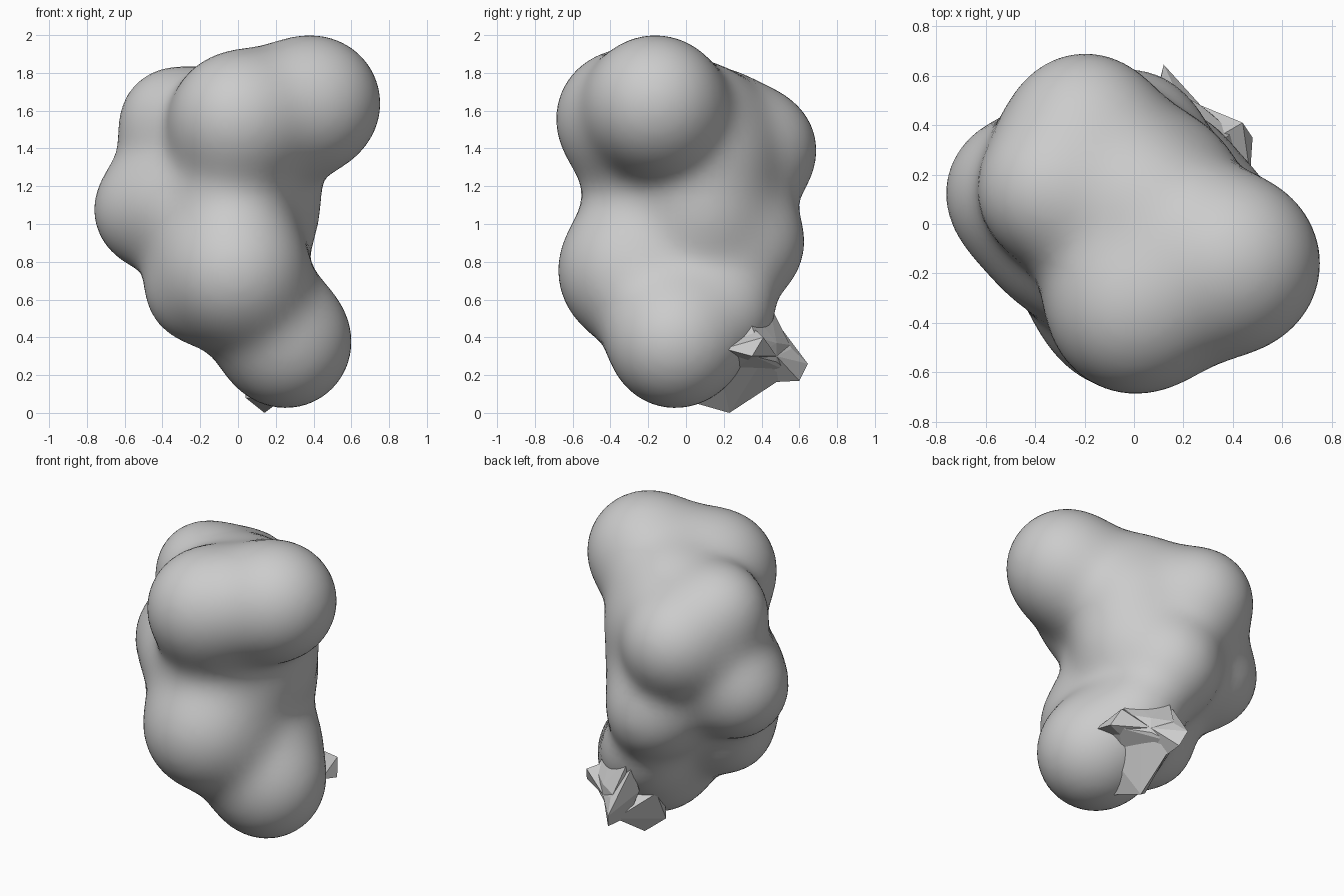
import bpy, bmesh, math
from mathutils import Vector

if "Cube" in bpy.data.objects:
    bpy.data.objects.remove(bpy.data.objects["Cube"])

stone = bpy.data.materials.new("grey_stone")
stone.diffuse_color = (0.6, 0.6, 0.6, 1)
stone.use_nodes = True
stone.node_tree.nodes["Principled BSDF"].inputs["Base Color"].default_value = stone.diffuse_color

# Lobes: x, y, z, radius
LOBES = [
    (0.00, -0.34, 1.56, 0.34),    # upper front
    (0.40, -0.16, 1.64, 0.35),    # upper right
    (-0.01, -0.31, 0.75, 0.36),   # middle front
    (0.255, -0.06, 0.37, 0.34),   # lower right
    (-0.35, 0.13, 1.55, 0.255),   # upper left
    (-0.20, 0.39, 1.395, 0.29),   # upper back
    (-0.475, 0.13, 1.07, 0.275),  # middle left
    (-0.32, -0.10, 1.08, 0.21),   # left flank
    (-0.24, -0.12, 0.63, 0.21),   # lower left
    (-0.02, 0.345, 0.89, 0.265),  # middle back
    (0.15, 0.22, 0.52, 0.21),     # lower back
    (0.13, 0.10, 1.06, 0.26),     # core
    (0.14, 0.15, 1.35, 0.23),     # back shoulder
    (0.04, 0.10, 1.58, 0.22),     # crown
    (-0.04, -0.26, 1.16, 0.19),   # neck
]
BALLS = [(Vector(b[:3]), b[3]) for b in LOBES]
BLEND = 0.095


def field(p):
    """Blended distance and outward direction of all lobes."""
    total, grad = 0.0, Vector()
    for c, r in BALLS:
        v = p - c
        w = math.exp(-(v.length - r) / BLEND)
        total += w
        grad += v.normalized() * w
    return -BLEND * math.log(total), grad / total


def add_object(name, bm):
    me = bpy.data.meshes.new(name)
    bm.to_mesh(me)
    bm.free()
    me.materials.append(stone)
    ob = bpy.data.objects.new(name, me)
    bpy.context.collection.objects.link(ob)
    return ob


# Blob body: overlapping spheres fused, then drawn onto the blended surface
bm = bmesh.new()
for c, r in BALLS:
    ret = bmesh.ops.create_icosphere(bm, subdivisions=4, radius=r + 0.07)
    bmesh.ops.translate(bm, verts=ret["verts"], vec=c)
body = add_object("blob_body", bm)
mod = body.modifiers.new("fuse", 'REMESH')
mod.mode = 'VOXEL'
mod.voxel_size = 0.045
bpy.context.view_layer.objects.active = body
body.select_set(True)
bpy.ops.object.modifier_apply(modifier=mod.name)

bm = bmesh.new()
bm.from_mesh(body.data)
for _ in range(5):
    bmesh.ops.smooth_vert(bm, verts=bm.verts, factor=0.5,
                          use_axis_x=True, use_axis_y=True, use_axis_z=True)
    for v in bm.verts:
        for _ in range(3):
            d, g = field(v.co)
            v.co -= g * max(-0.05, min(0.05, d / max(g.length, 0.3)))
bm.to_mesh(body.data)
bm.free()
if not body.data.materials:
    body.data.materials.append(stone)
body.data.polygons.foreach_set("material_index", [0] * len(body.data.polygons))
bpy.ops.object.shade_smooth()

# Jagged outcrop low on the back right: shelf, two tips and a keel below
SHARDS = {
    "shelf": [(0.15, 0.55, 0.36), (0.15, 0.54, 0.22), (0.40, 0.37, 0.40),
              (0.42, 0.36, 0.30), (0.27, 0.48, 0.37), (0.27, 0.48, 0.27),
              (0.10, 0.44, 0.58), (0.30, 0.30, 0.60), (0.20, 0.10, 0.40),
              (0.25, 0.20, 0.20), (0.44, 0.14, 0.36)],
    "back_tip": [(0.12, 0.645, 0.26), (0.15, 0.60, 0.17), (0.16, 0.56, 0.34),
                 (0.27, 0.48, 0.30), (0.08, 0.45, 0.52), (0.06, 0.40, 0.35),
                 (0.15, 0.30, 0.40), (0.14, 0.40, 0.16)],
    "right_tip": [(0.44, 0.41, 0.40), (0.48, 0.35, 0.30), (0.27, 0.48, 0.30),
                  (0.47, 0.20, 0.34), (0.25, 0.30, 0.50), (0.25, 0.30, 0.25)],
    "keel": [(0.14, 0.23, 0.0), (0.04, 0.15, 0.08), (0.15, 0.52, 0.19),
             (0.10, 0.10, 0.45), (0.36, 0.18, 0.24), (0.28, 0.40, 0.27),
             (0.22, 0.02, 0.06), (0.02, 0.28, 0.30)],
}
for name, points in SHARDS.items():
    bm = bmesh.new()
    for p in points:
        bm.verts.new(p)
    res = bmesh.ops.convex_hull(bm, input=bm.verts)
    inner = [e for e in res["geom_interior"] if isinstance(e, bmesh.types.BMVert)]
    bmesh.ops.delete(bm, geom=inner, context='VERTS')
    bmesh.ops.recalc_face_normals(bm, faces=bm.faces)
    add_object(name, bm)
